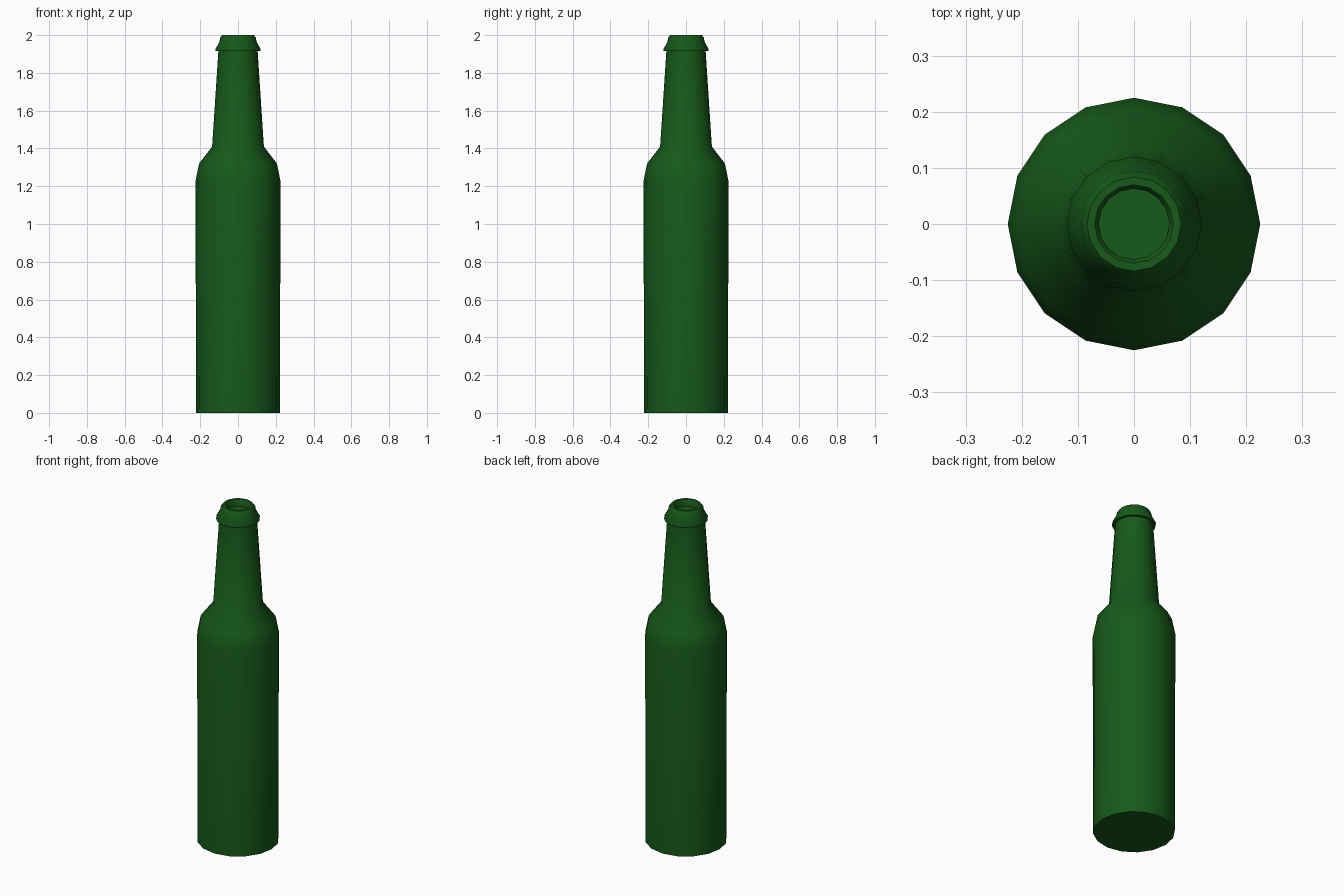
import bpy, bmesh, math

if "Cube" in bpy.data.objects:
    bpy.data.objects.remove(bpy.data.objects["Cube"])

SIDES = 16

# Bottle profile (radius, height): base, body, shoulder, neck, lip, mouth recess
profile = [
    (0.222, 0.0), (0.225, 1.225), (0.206, 1.32), (0.137, 1.41),
    (0.104, 1.915), (0.118, 1.915), (0.120, 1.925), (0.098, 1.965),
    (0.095, 1.985), (0.084, 2.0), (0.070, 2.0), (0.063, 1.99), (0.063, 1.96),
]


def lathe(name, points):
    bm = bmesh.new()
    rings = []
    for r, z in points:
        rings.append([bm.verts.new((r * math.cos(2 * math.pi * i / SIDES),
                                    r * math.sin(2 * math.pi * i / SIDES), z))
                      for i in range(SIDES)])
    for low, high in zip(rings, rings[1:]):
        for i in range(SIDES):
            j = (i + 1) % SIDES
            bm.faces.new((low[i], low[j], high[j], high[i]))
    # Flat base and mouth floor
    bm.faces.new(rings[0][::-1])
    bm.faces.new(rings[-1])
    mesh = bpy.data.meshes.new(name)
    bm.to_mesh(mesh)
    bm.free()
    obj = bpy.data.objects.new(name, mesh)
    bpy.context.collection.objects.link(obj)
    return obj


bottle = lathe("bottle", profile)

# Green glass
glass = bpy.data.materials.new("green_glass")
glass.diffuse_color = (0.008, 0.1, 0.01, 1)
glass.use_nodes = True
glass.node_tree.nodes["Principled BSDF"].inputs["Base Color"].default_value = glass.diffuse_color
bottle.data.materials.append(glass)

# Smooth sides, sharp base and lip edges
bpy.context.view_layer.objects.active = bottle
bottle.select_set(True)
bpy.ops.object.shade_smooth_by_angle(angle=math.radians(45))
